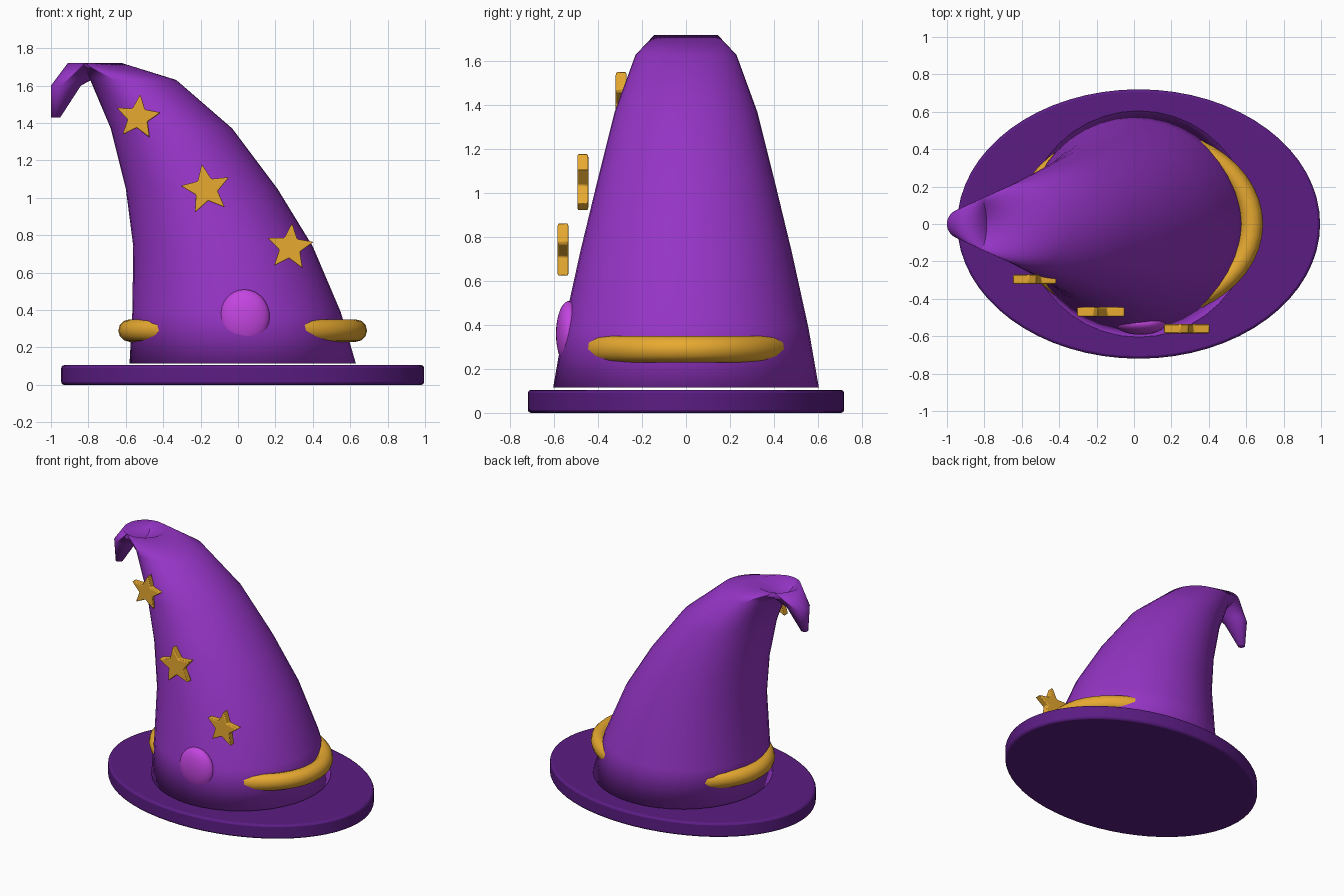
import bpy, bmesh
from math import sin, cos, pi, radians

if "Cube" in bpy.data.objects:
    bpy.data.objects.remove(bpy.data.objects["Cube"])


def material(name, rgb):
    m = bpy.data.materials.new(name)
    m.diffuse_color = (*rgb, 1)
    m.use_nodes = True
    m.node_tree.nodes["Principled BSDF"].inputs["Base Color"].default_value = m.diffuse_color
    return m


PURPLE = material("purple felt", (0.30, 0.035, 0.56))
DARK = material("dark purple felt", (0.105, 0.012, 0.23))
GOLD = material("gold", (0.80, 0.40, 0.03))
PINK = material("pink", (0.55, 0.06, 0.75))


def finish(ob, name, mat, bevel=0, angle=None):
    """Name, colour, bevel and smooth an object."""
    ob.name = ob.data.name = name
    ob.data.materials.append(mat)
    bpy.ops.object.select_all(action='DESELECT')
    bpy.context.view_layer.objects.active = ob
    ob.select_set(True)
    bpy.ops.object.transform_apply(location=False, rotation=False, scale=True)
    if bevel:
        b = ob.modifiers.new("Bevel", 'BEVEL')
        b.width, b.segments = bevel, 2
        b.limit_method, b.angle_limit = 'ANGLE', radians(30)
    if angle:
        bpy.ops.object.shade_smooth_by_angle(angle=radians(angle))
    else:
        bpy.ops.object.shade_smooth()
    return ob


def from_bmesh(bm):
    bmesh.ops.recalc_face_normals(bm, faces=bm.faces)
    me = bpy.data.meshes.new("part")
    bm.to_mesh(me)
    bm.free()
    ob = bpy.data.objects.new("part", me)
    bpy.context.collection.objects.link(ob)
    return ob


# Oval brim
bpy.ops.mesh.primitive_cylinder_add(vertices=64, radius=1, depth=0.105,
                                    location=(0.025, 0, 0.0525))
brim = bpy.context.object
brim.scale = (0.97, 0.72, 1)
finish(brim, "brim", DARK, 0.014, 40)

# Bent cone: level rings whose centres drift left, then fold down to the tip
rings = [(0.025, 0.115, 0.605), (-0.008, 0.39, 0.557), (-0.08, 0.74, 0.48),
         (-0.195, 1.05, 0.405), (-0.355, 1.37, 0.325), (-0.56, 1.63, 0.23),
         (-0.765, 1.72, 0.145), (-0.92, 1.60, 0.08), (-0.975, 1.43, 0.025)]
N = 40
bm = bmesh.new()
loops = [[bm.verts.new((x + r * cos(2 * pi * i / N), r * sin(2 * pi * i / N), z))
          for i in range(N)] for x, z, r in rings]
for a, b in zip(loops, loops[1:]):
    for i in range(N):
        j = (i + 1) % N
        bm.faces.new((a[i], a[j], b[j], b[i]))
bm.faces.new(loops[0][::-1])
bm.faces.new(loops[-1])
finish(from_bmesh(bm), "cone", PURPLE)

# Oval hat band, partly sunk in the cone
bpy.ops.mesh.primitive_torus_add(major_segments=48, minor_segments=12,
                                 major_radius=0.605, minor_radius=0.06,
                                 location=(0.025, 0, 0.29))
band = bpy.context.object
band.scale = (1, 0.78, 1)
finish(band, "band", GOLD)

# Round patch on the front
bpy.ops.mesh.primitive_uv_sphere_add(segments=32, ring_count=16, radius=1,
                                     location=(0.035, -0.532, 0.36))
patch = bpy.context.object
patch.scale = (0.135, 0.06, 0.15)
finish(patch, "round_patch", PINK)


# Stars standing off the front
def star(name, x, y, z, radius, turn):
    bm = bmesh.new()
    pts = []
    for k in range(10):
        r = radius if k % 2 == 0 else radius * 0.45
        a = radians(90 + turn + 36 * k)
        pts.append(bm.verts.new((r * cos(a), -0.025, r * sin(a))))
    face = bm.faces.new(pts)
    ext = bmesh.ops.extrude_face_region(bm, geom=[face])
    verts = [v for v in ext["geom"] if isinstance(v, bmesh.types.BMVert)]
    bmesh.ops.translate(bm, verts=verts, vec=(0, 0.05, 0))
    ob = from_bmesh(bm)
    ob.location = (x, y, z)
    finish(ob, name, GOLD, 0.006, 40)


star("star_top", -0.535, -0.295, 1.43, 0.124, -6)
star("star_middle", -0.17, -0.47, 1.045, 0.138, 10)
star("star_bottom", 0.278, -0.56, 0.735, 0.13, -5)
